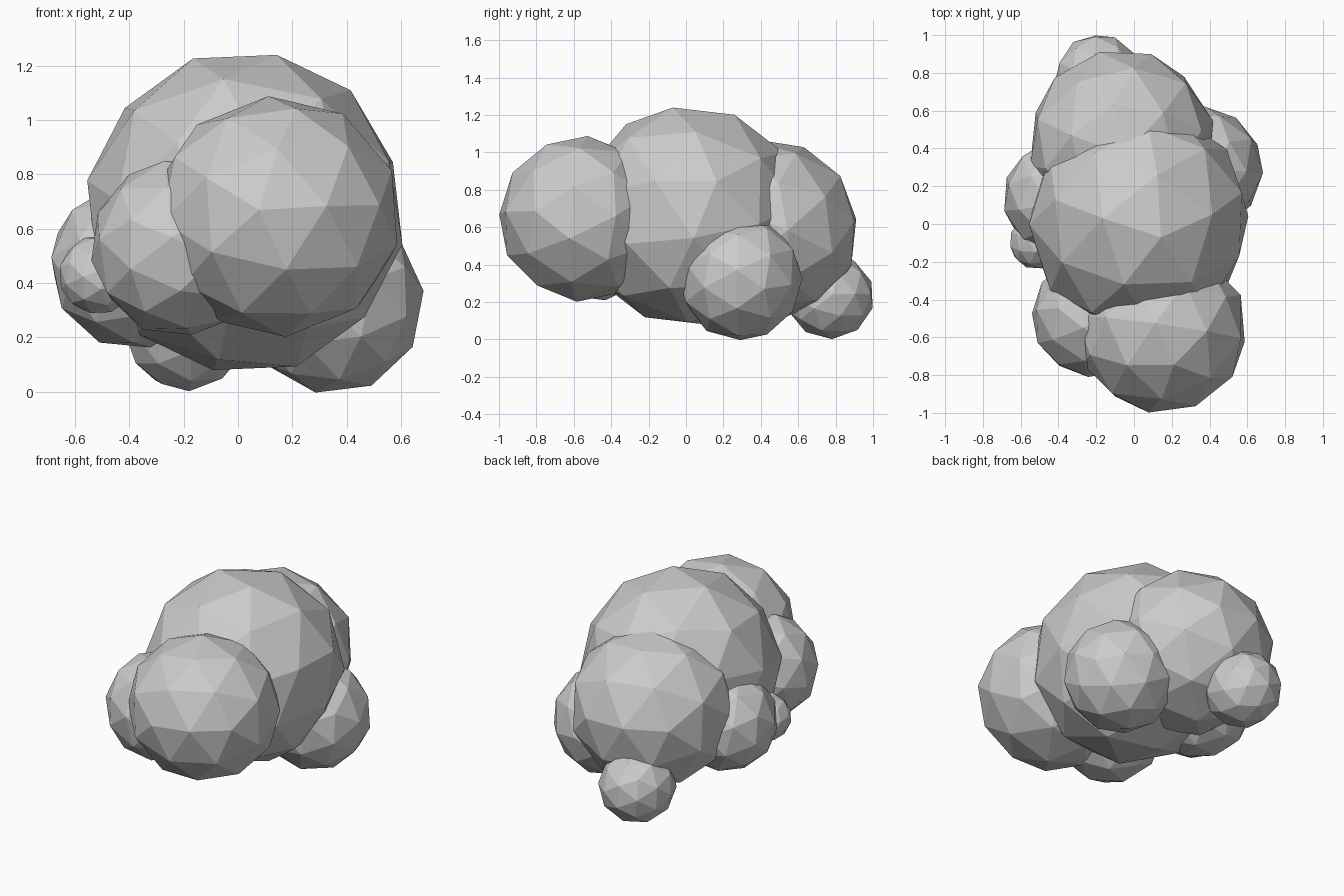
import bpy
import math
from mathutils import Euler

if "Cube" in bpy.data.objects:
    bpy.data.objects.remove(bpy.data.objects["Cube"])

# name: centre, half size, tilt in degrees
LUMPS = {
    "main_lump": ((0.025, 0.02, 0.66), 0.58, (12, 8, 20)),
    "front_lump": ((0.143, -0.555, 0.645), 0.443, (25, -10, 40)),
    "back_lump": ((-0.065, 0.425, 0.585), 0.485, (-15, 20, 65)),
    "front_left_lump": ((-0.22, -0.49, 0.53), 0.32, (30, 15, 10)),
    "right_lump": ((0.35, 0.29, 0.33), 0.333, (10, -25, 50)),
    "left_lump": ((-0.385, 0.14, 0.465), 0.302, (-20, 12, 30)),
    "back_small_lump": ((-0.19, 0.77, 0.23), 0.228, (18, 22, 75)),
    "left_small_lump": ((-0.515, -0.095, 0.43), 0.14, (-10, -18, 15)),
}


def add_lump(name, centre, half, tilt):
    """Faceted ball, tilted, filling a cube of the given half size."""
    bpy.ops.mesh.primitive_ico_sphere_add(subdivisions=2, radius=1, location=centre)
    lump = bpy.context.object
    lump.name = name
    mesh = lump.data
    mesh.transform(Euler([math.radians(a) for a in tilt]).to_matrix().to_4x4())
    for axis in range(3):
        reach = max(abs(v.co[axis]) for v in mesh.vertices)
        for v in mesh.vertices:
            v.co[axis] *= half / reach
    mesh.update()


# Cluster of overlapping low-poly balls
for name, (centre, half, tilt) in LUMPS.items():
    add_lump(name, centre, half, tilt)
